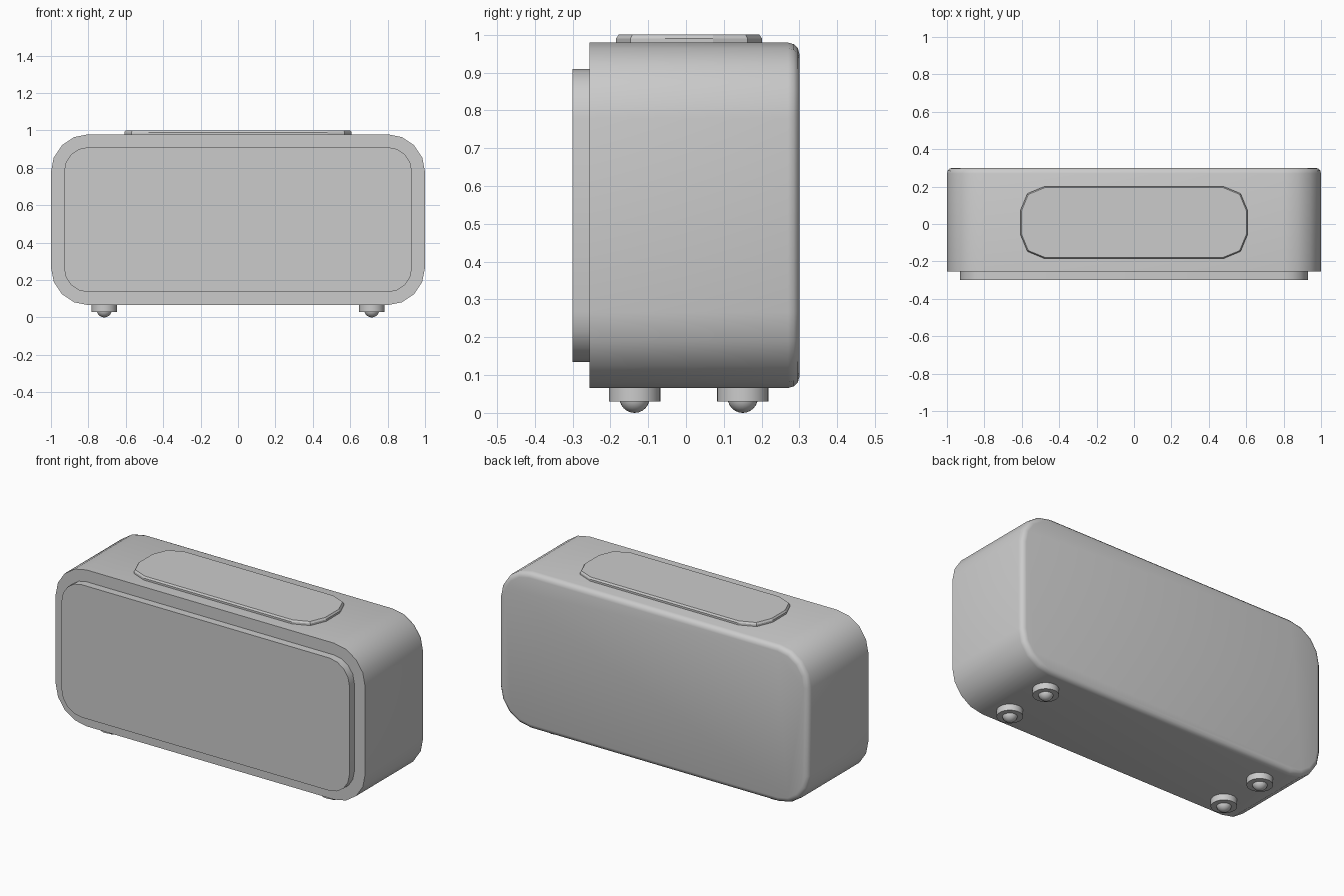
import bpy, bmesh
from math import sin, cos, pi

if "Cube" in bpy.data.objects:
    bpy.data.objects.remove(bpy.data.objects["Cube"])


def rounded_rect(hx, hy, r, segs):
    """Outline of a rounded rectangle, counter-clockwise."""
    pts = []
    for i, (sx, sy) in enumerate([(1, 1), (-1, 1), (-1, -1), (1, -1)]):
        for k in range(segs + 1):
            a = (i + k / segs) * pi / 2
            pts.append((sx * (hx - r) + r * cos(a), sy * (hy - r) + r * sin(a)))
    return pts


def loft(name, hx, hy, r, segs, levels, place, angle):
    """Solid through rounded rectangles; levels are (height, inset) pairs."""
    bm = bmesh.new()
    rings = []
    for h, inset in levels:
        outline = rounded_rect(hx - inset, hy - inset, r - inset, segs)
        rings.append([bm.verts.new(place(u, v, h)) for u, v in outline])
    n = len(rings[0])
    for a, b in zip(rings, rings[1:]):
        for i in range(n):
            j = (i + 1) % n
            bm.faces.new((a[i], a[j], b[j], b[i]))
    bm.faces.new(rings[0])
    bm.faces.new(rings[-1])
    bmesh.ops.recalc_face_normals(bm, faces=bm.faces)
    mesh = bpy.data.meshes.new(name)
    bm.to_mesh(mesh)
    bm.free()
    obj = bpy.data.objects.new(name, mesh)
    bpy.context.collection.objects.link(obj)
    smooth(obj, angle)


def smooth(obj, angle):
    bpy.ops.object.select_all(action='DESELECT')
    obj.select_set(True)
    bpy.context.view_layer.objects.active = obj
    bpy.ops.object.shade_smooth_by_angle(angle=angle)


def upright(u, v, h):
    return (u, h, v + 0.5225)


def flat(u, v, h):
    return (u, v + 0.008, h)


# Body: sharp front edge, rounded back edge
back_round = [(0.27 + 0.03 * sin(k * pi / 6), 0.03 * (1 - cos(k * pi / 6)))
              for k in range(4)]
loft("body", 1.0, 0.4565, 0.2, 4, [(-0.255, 0)] + back_round, upright, 0.65)

# Raised front panel
loft("front_panel", 0.93, 0.3875, 0.13, 4, [(-0.3, 0), (-0.25, 0)], upright, 0.65)

# Low-sided pad on the top
loft("top_pad", 0.608, 0.193, 0.13, 2,
     [(0.97, 0), (0.99, 0), (1.0, 0.007)], flat, 0.3)

# Four feet, each with a small dome underneath
for x in (-0.715, 0.715):
    for y in (-0.136, 0.15):
        bpy.ops.mesh.primitive_cylinder_add(vertices=32, radius=0.068, depth=0.05,
                                            location=(x, y, 0.055))
        bpy.context.object.name = "foot"
        smooth(bpy.context.object, 0.6)
        bpy.ops.mesh.primitive_uv_sphere_add(segments=24, ring_count=12, radius=0.04,
                                             location=(x, y, 0.04))
        bpy.context.object.name = "foot_dome"
        smooth(bpy.context.object, 0.6)
